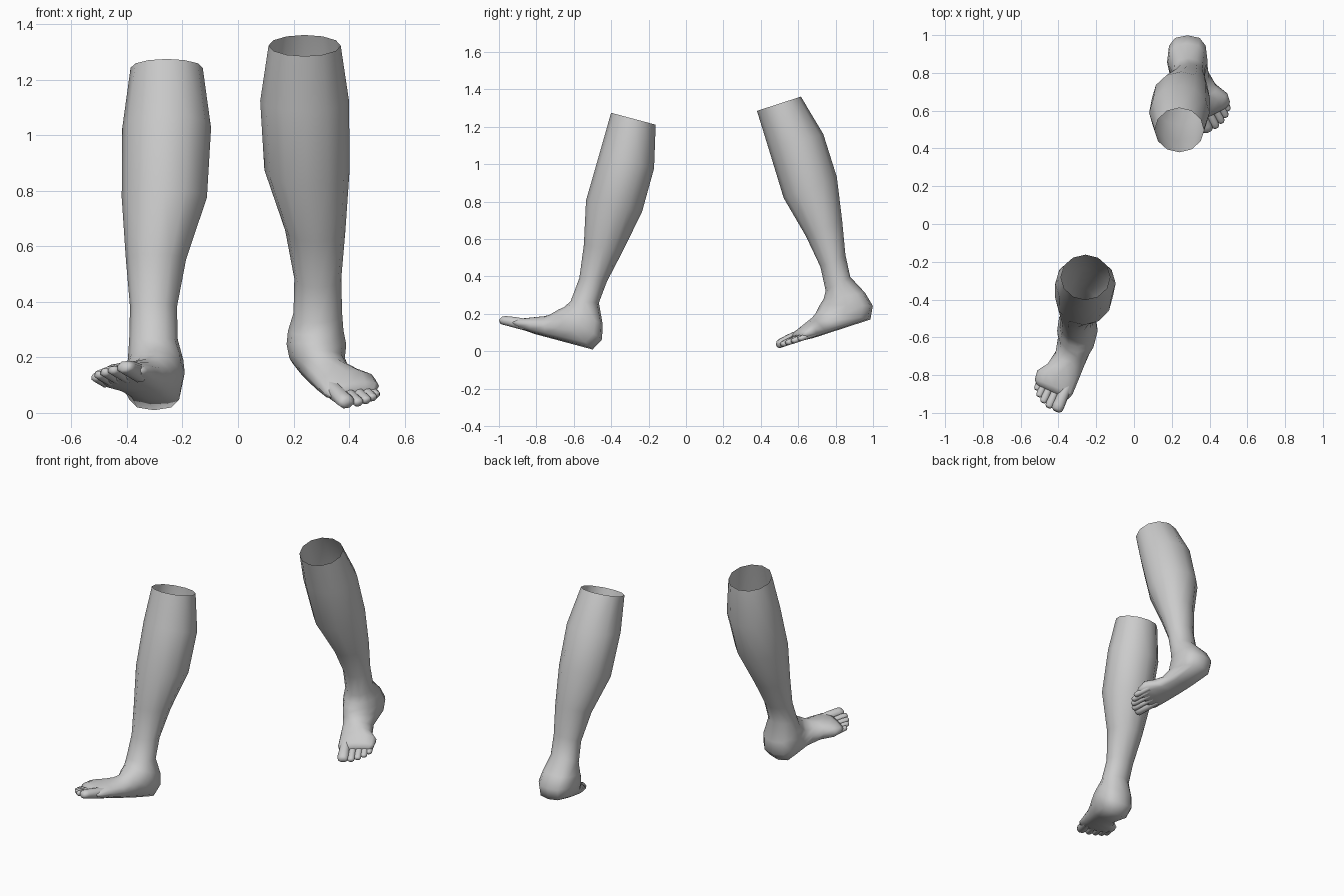
import bpy
import bmesh
import math
from mathutils import Matrix, Vector

cube = bpy.data.objects.get("Cube")
if cube:
    bpy.data.objects.remove(cube, do_unlink=True)

# One plain skin material
skin = bpy.data.materials.new("pale_grey_skin")
skin.use_nodes = True
grey = (0.6, 0.6, 0.6, 1)
skin.diffuse_color = grey
skin.node_tree.nodes["Principled BSDF"].inputs["Base Color"].default_value = grey

# Cross-sections from knee to toe base on an upright leg:
# front/top y z, back/sole y z, inner x, outer x, lateral skew
SHANK = [
    (-.127, 1.248, .12, 1.248, -.14, .12, 0),
    (-.13, 1.04, .172, 1.02, -.17, .15, 0),
    (-.135, .76, .17, .78, -.155, .152, 0),
    (-.085, .53, .125, .55, -.08, .137, 0),
    (-.062, .35, .085, .37, -.047, .122, 0),
    (-.075, .22, .073, .25, -.05, .125, 0),
]
FOOT = [
    (-.1, .18, .122, .145, -.07, .13, 0),
    (-.125, .16, .14, .065, -.075, .14, 0),
    (-.145, .14, .105, 0, -.065, .135, 0),
    (-.165, .12, -.05, 0, -.03, .15, 0),
    (-.19, .105, -.145, 0, 0, .19, .01),
    (-.23, .09, -.215, 0, .03, .245, .03),
    (-.285, .066, -.275, .005, .058, .258, .04),
    (-.31, .045, -.3, .012, .08, .25, .04),
]
# Toes from big to little: tip x, tip y, half width
TOES = [(.145, -.41, .031), (.187, -.39, .021), (.216, -.362, .02),
        (.238, -.33, .019), (.25, -.293, .018)]


def section(row, sides, fullness):
    """Ring between a front/top point and a back/sole point."""
    fy, fz, by, bz, x_in, x_out, skew = row
    ring = []
    for i in range(sides):
        angle = math.tau * i / sides
        c, s = math.cos(angle), math.sin(angle)
        if s < -1e-6:
            c = math.copysign(abs(c) ** fullness, c)
            s = -abs(s) ** fullness
        t = (1 - s) / 2
        ring.append(Vector(((x_in + x_out) / 2 + c * (x_out - x_in) / 2,
                            fy + (by - fy) * t + skew * c,
                            fz + (bz - fz) * t)))
    return ring


def toe_rings(x, y, half, length):
    """Tapering rings from inside the foot to a rounded toe tip."""
    heading = Vector((.4, -.92, 0)).normalized()
    lateral = Vector((-heading.y, heading.x, 0))
    tip = Vector((x, y, 0))
    rings = []
    for back, width, top in ((length, .9, 1.9), (length * .55, .92, 1.7),
                             (.032, 1, 1.45), (.01, .92, 1.25), (0, .55, .9)):
        low = .004 if back else .012
        high = max(half * top, low + .01) + .008
        ring = []
        for i in range(8):
            angle = math.tau * (i + .5) / 8
            ring.append(tip - heading * back
                        + lateral * half * width * math.cos(angle) * 1.08
                        + Vector((0, 0, (low + high) / 2
                                  + (high - low) / 2 * math.sin(angle) * 1.08)))
        rings.append(ring)
    return rings


def loft(name, rings, matrix, mirrored):
    """Skin the rings, close the far end and place the part."""
    bm = bmesh.new()
    loops = [[bm.verts.new(matrix @ p) for p in ring] for ring in rings]
    for a, b in zip(loops, loops[1:]):
        for i in range(len(a)):
            j = (i + 1) % len(a)
            bm.faces.new((a[i], a[j], b[j], b[i]))
    bm.faces.new(loops[-1])
    if mirrored:
        bmesh.ops.reverse_faces(bm, faces=bm.faces[:])
    for face in bm.faces:
        face.smooth = True
    mesh = bpy.data.meshes.new(name)
    bm.to_mesh(mesh)
    bm.free()
    mesh.materials.append(skin)
    obj = bpy.data.objects.new(name, mesh)
    bpy.context.collection.objects.link(obj)


def build_leg(side, mirror, place, pitch):
    """Leg, foot and toes, swung forwards or backwards as one."""
    matrix = (Matrix.Translation(place)
              @ Matrix.Rotation(math.radians(pitch), 4, 'X')
              @ Matrix.Diagonal((mirror, 1, 1, 1)))
    rings = [section(row, 12, 1) for row in SHANK]
    rings += [section(row, 12, .72) for row in FOOT]
    loft(side + "_leg_and_foot", rings, matrix, mirror < 0)
    for i, (x, y, half) in enumerate(TOES):
        length = .15 - .012 * i
        loft(f"{side}_toe_{i + 1}", toe_rings(x, y, half, length),
             matrix, mirror < 0)


# Placement of the sole under each ankle: the pitch carries the stride
def stride(x, y, z, pitch):
    turn = Matrix.Rotation(math.radians(pitch), 3, 'X')
    return turn @ Vector((x, y, z))


build_leg("left", 1, stride(.25, .885, -.143, 18), 18)
build_leg("right", -1, stride(-.267, -.59, -.12, -15), -15)
